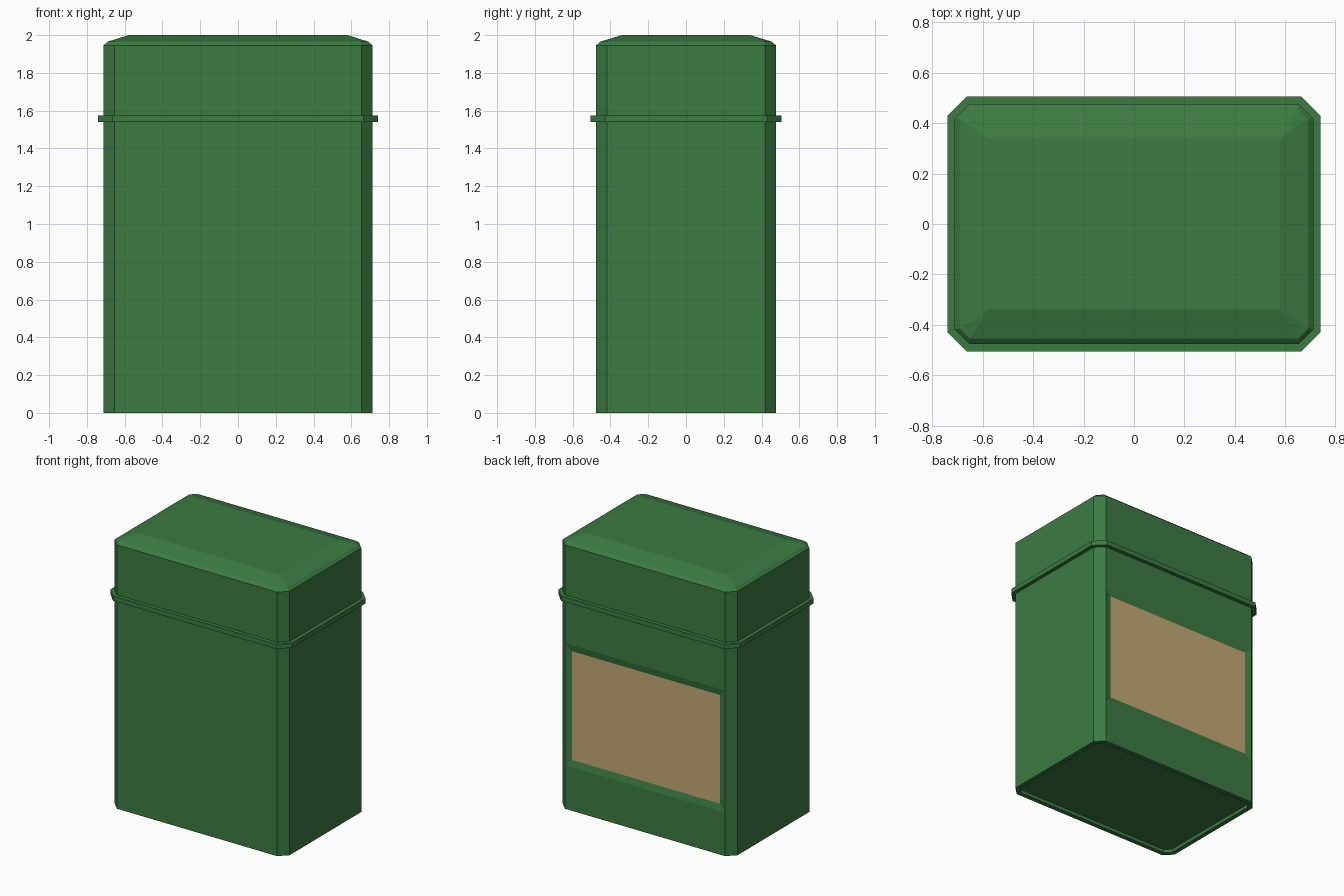
import bpy
import bmesh

cube = bpy.data.objects.get("Cube")
if cube:
    bpy.data.objects.remove(cube, do_unlink=True)


def make_material(name, color):
    mat = bpy.data.materials.new(name)
    mat.use_nodes = True
    mat.diffuse_color = color
    mat.node_tree.nodes["Principled BSDF"].inputs["Base Color"].default_value = color
    return mat


green = make_material("dark green", (0.045, 0.2, 0.055, 1))
tan = make_material("tan", (0.56, 0.4, 0.18, 1))


def ring(bm, hx, hy, z, cut):
    """Rectangle with cut corners, counter-clockwise."""
    points = [(hx, cut - hy), (hx, hy - cut), (hx - cut, hy), (cut - hx, hy),
              (-hx, hy - cut), (-hx, cut - hy), (cut - hx, -hy), (hx - cut, -hy)]
    return [bm.verts.new((x, y, z)) for x, y in points]


def loft(name, sections, detail=None):
    """Closed solid through the listed (half x, half y, z, corner cut) sections."""
    bm = bmesh.new()
    rings = [ring(bm, *s) for s in sections]
    for low, high in zip(rings, rings[1:]):
        for i in range(8):
            j = (i + 1) % 8
            bm.faces.new((low[i], low[j], high[j], high[i]))
    bm.faces.new(rings[0][::-1])
    bm.faces.new(rings[-1])
    bmesh.ops.remove_doubles(bm, verts=bm.verts, dist=0.0005)
    bm.normal_update()
    if detail:
        detail(bm)
    bmesh.ops.recalc_face_normals(bm, faces=bm.faces)
    mesh = bpy.data.meshes.new(name)
    bm.to_mesh(mesh)
    bm.free()
    mesh.materials.append(green)
    mesh.materials.append(tan)
    obj = bpy.data.objects.new(name, mesh)
    bpy.context.collection.objects.link(obj)
    return obj


def body_details(bm):
    # Sunken label panel on the back
    panel = max((f for f in bm.faces if f.normal.y > 0.9),
                key=lambda f: f.calc_area())
    bmesh.ops.inset_individual(bm, faces=[panel], thickness=0.07, depth=-0.01)
    panel.material_index = 1
    # Recessed base
    base = min(bm.faces, key=lambda f: f.normal.z)
    bmesh.ops.inset_individual(bm, faces=[base], thickness=0.035)
    bmesh.ops.inset_individual(bm, faces=[base], thickness=0.001, depth=-0.025)


W, D, CUT = 0.713, 0.477, 0.06

# Main box
loft("body", [(W, D, z, CUT) for z in (0, 0.32, 1.22, 1.55)], body_details)

# Projecting band between body and lid
loft("rim", [(0.74, 0.505, z, 0.075) for z in (1.54, 1.575)])

# Lid with a small bevel and a shallow hipped top
loft("lid", [(W, D, 1.56, CUT), (W, D, 1.945, CUT),
             (0.69, 0.455, 1.965, 0.04), (0.58, 0.34, 2.0, 0)])
